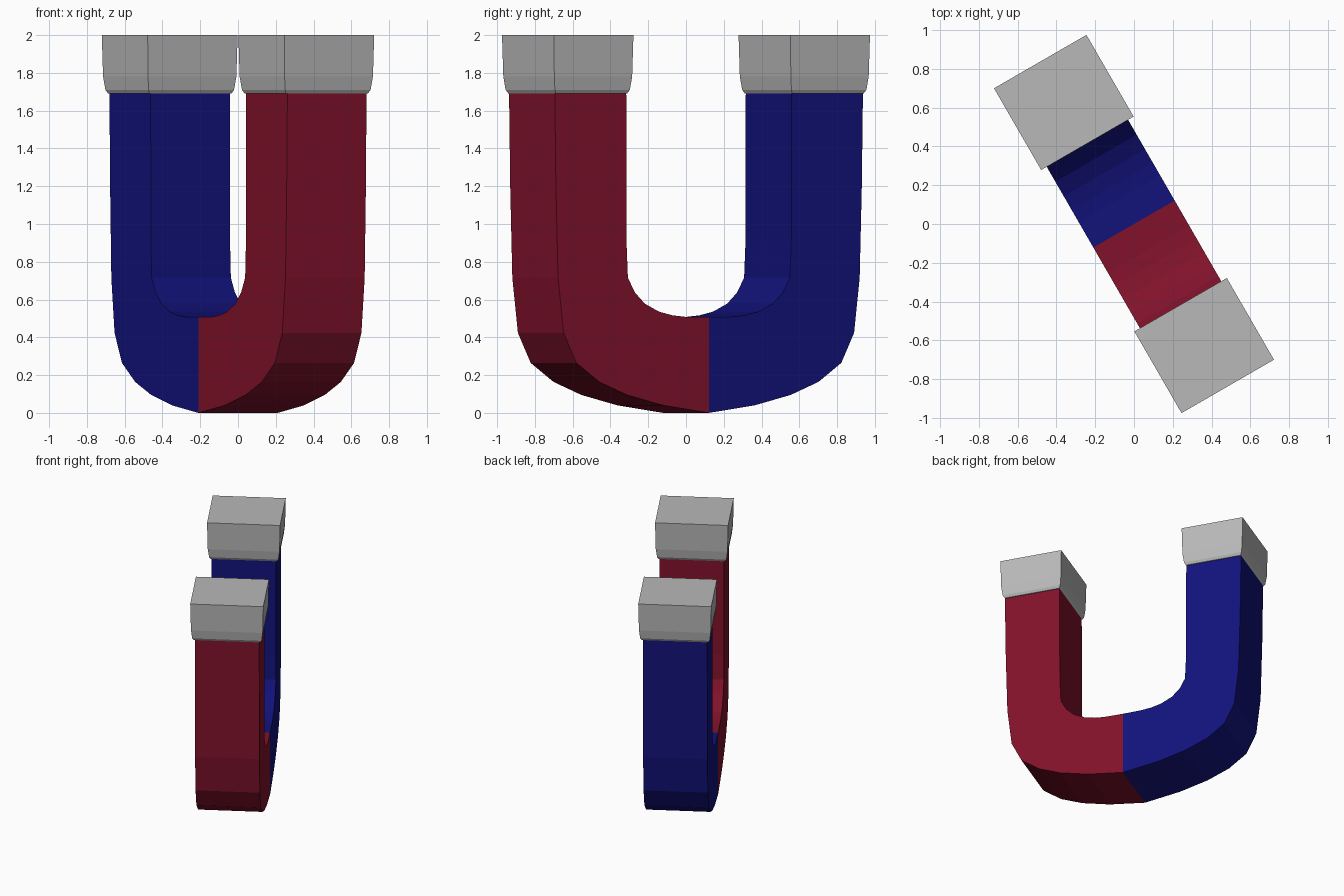
import bpy, bmesh, math
from mathutils import Matrix

if "Cube" in bpy.data.objects:
    bpy.data.objects.remove(bpy.data.objects["Cube"])


def material(name, rgb):
    m = bpy.data.materials.new(name)
    m.diffuse_color = (*rgb, 1)
    m.use_nodes = True
    m.node_tree.nodes["Principled BSDF"].inputs["Base Color"].default_value = m.diffuse_color
    return m


RED = material("dark_red", (0.22, 0.006, 0.024))
BLUE = material("dark_blue", (0.006, 0.006, 0.20))
GREY = material("steel_grey", (0.48, 0.48, 0.48))

# Half of the U in its own plane: (distance from middle, height)
OUTER = [(0, 0), (.28, .04), (.50, .095), (.67, .164), (.81, .265),
         (.888, .424), (.922, .716), (.935, 1.2), (.942, 1.7)]
INNER = [(0, .507), (.15, .509), (.225, .517), (.305, .536), (.391, .578),
         (.452, .637), (.495, .716), (.504, .92), (.505, 1.7)]
HALF = 0.242

# Pole cap rings: (height, inset from full size)
CAP = [(1.69, .025), (1.71, .014), (1.78, .005), (2.0, 0)]
CAP_U = (.48, .966)
CAP_V = .275


def loft(name, rings, mat, angle, close_start, close_end):
    """Skin four-cornered rings into one object, turned about z."""
    bm = bmesh.new()
    rows = [[bm.verts.new(p) for p in r] for r in rings]
    for a, b in zip(rows, rows[1:]):
        for i in range(4):
            j = (i + 1) % 4
            bm.faces.new((a[i], a[j], b[j], b[i]))
    if close_start:
        bm.faces.new(rows[0][::-1])
    if close_end:
        bm.faces.new(rows[-1])
    bmesh.ops.transform(bm, matrix=Matrix.Rotation(angle, 4, 'Z'), verts=bm.verts)
    bmesh.ops.recalc_face_normals(bm, faces=bm.faces)
    me = bpy.data.meshes.new(name)
    bm.to_mesh(me)
    bm.free()
    me.materials.append(mat)
    ob = bpy.data.objects.new(name, me)
    bpy.context.collection.objects.link(ob)


arm = [[(o[0], -HALF, o[1]), (o[0], HALF, o[1]),
        (i[0], HALF, i[1]), (i[0], -HALF, i[1])] for o, i in zip(OUTER, INNER)]
cap = [[(CAP_U[1] - d, -CAP_V + d, z), (CAP_U[1] - d, CAP_V - d, z),
        (CAP_U[0] + d, CAP_V - d, z), (CAP_U[0] + d, -CAP_V + d, z)] for z, d in CAP]

# Two arms, the same shape turned half way round
for side, mat, deg in (("red", RED, -60), ("blue", BLUE, 120)):
    loft(side + "_arm", arm, mat, math.radians(deg), False, False)
    loft(side + "_pole_cap", cap, GREY, math.radians(deg), True, True)
